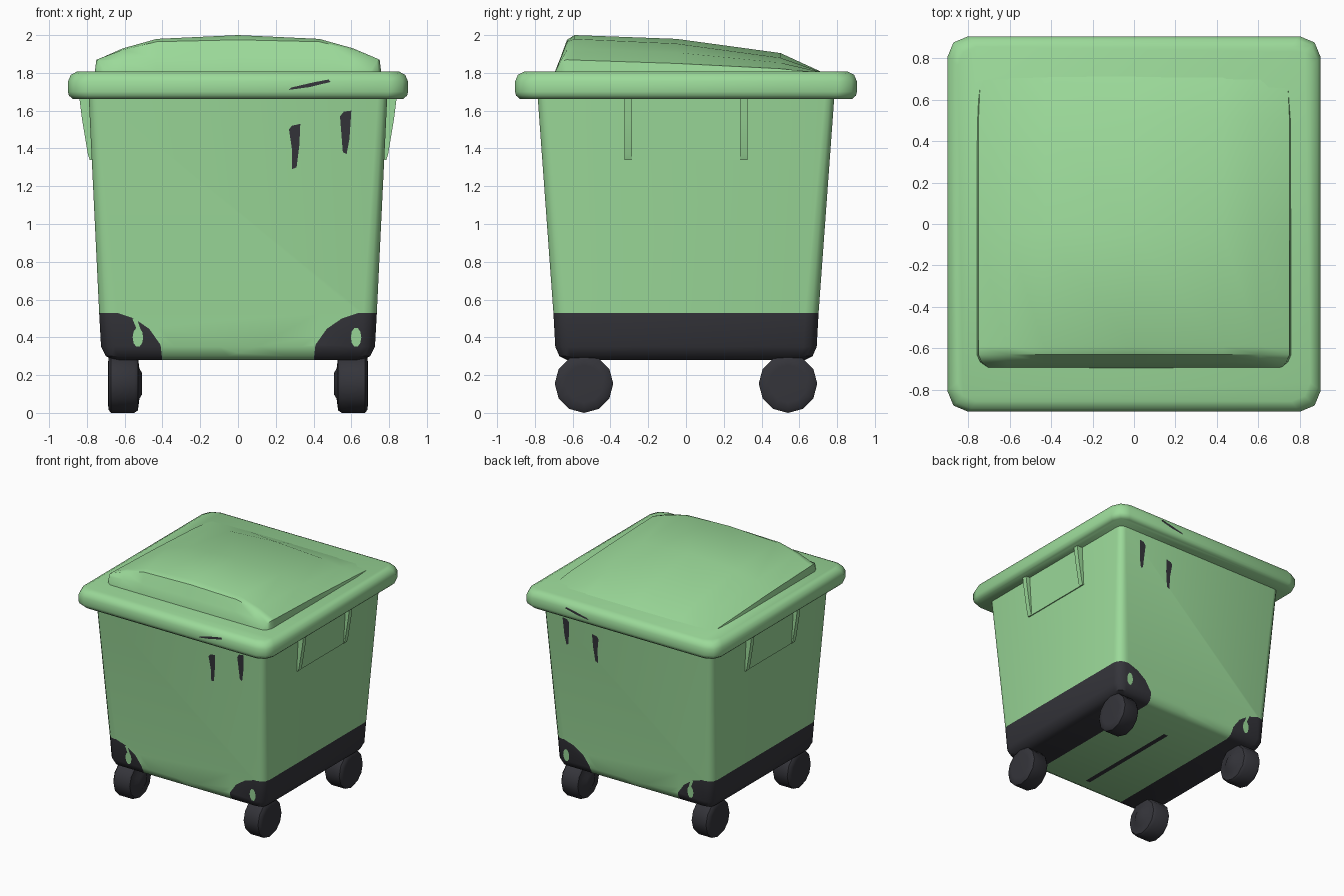
import bpy, bmesh, math
from mathutils import Vector

cube = bpy.data.objects.get("Cube")
if cube:
    bpy.data.objects.remove(cube, do_unlink=True)


def material(name, rgb):
    m = bpy.data.materials.new(name)
    m.use_nodes = True
    m.diffuse_color = (*rgb, 1)
    bsdf = m.node_tree.nodes["Principled BSDF"]
    bsdf.inputs["Base Color"].default_value = (*rgb, 1)
    bsdf.inputs["Roughness"].default_value = 0.7
    return m


GREEN = material("light green plastic", (0.33, 0.70, 0.32))
DARK = material("dark rubber", (0.035, 0.035, 0.043))


def finish(bm, name, mats, angle=35, recalc=True):
    if recalc:
        bmesh.ops.recalc_face_normals(bm, faces=bm.faces)
    mesh = bpy.data.meshes.new(name)
    bm.to_mesh(mesh)
    bm.free()
    for m in mats:
        mesh.materials.append(m)
    ob = bpy.data.objects.new(name, mesh)
    bpy.context.collection.objects.link(ob)
    bpy.ops.object.select_all(action="DESELECT")
    ob.select_set(True)
    bpy.context.view_layer.objects.active = ob
    bpy.ops.object.shade_smooth_by_angle(angle=math.radians(angle))
    return ob


def loft(rings):
    """Skin a stack of equal-length closed rings and cap both ends."""
    bm = bmesh.new()
    rows = [[bm.verts.new(p) for p in ring] for ring in rings]
    n = len(rows[0])
    for a, b in zip(rows, rows[1:]):
        for i in range(n):
            j = (i + 1) % n
            bm.faces.new((a[i], a[j], b[j], b[i]))
    bm.faces.new(rows[0])
    bm.faces.new(rows[-1])
    return bm


def rounded_ring(hx, hy, r, z, segs=3):
    pts = []
    for q, (sx, sy) in enumerate(((1, 1), (-1, 1), (-1, -1), (1, -1))):
        for k in range(segs + 1):
            a = math.pi / 2 * (q + k / segs)
            pts.append((sx * (hx - r) + r * math.cos(a),
                        sy * (hy - r) + r * math.sin(a), z))
    return pts


def decal(name, pts, mat, depth):
    """Thin painted mark on the front and its twin on the back."""
    for side, s in (("front", -1), ("back", 1)):
        bm = bmesh.new()
        f = bm.faces.new([bm.verts.new((x, s * depth(z), z)) for x, z in pts])
        f.normal_update()
        if f.normal.y * s < 0:
            f.normal_flip()
        finish(bm, f"{side}_{name}", [mat], recalc=False)


# Tapered body, cut along the edge of the dark corner guards
bm = loft([rounded_ring(*r) for r in (
    (0.655, 0.63, 0.05, 0.28), (0.70, 0.67, 0.06, 0.30),
    (0.725, 0.692, 0.07, 0.35), (0.735, 0.702, 0.07, 0.53),
    (0.79, 0.785, 0.05, 1.67))])
bmesh.ops.recalc_face_normals(bm, faces=bm.faces)
guard = [Vector(p) for p in ((0.40, 0.27), (0.41, 0.36), (0.47, 0.445),
                             (0.55, 0.50), (0.64, 0.53))]
edges = []
for a, b in zip(guard, guard[1:]):
    d = b - a
    edges.append((a, Vector((d.y, -d.x)).normalized()))
for s in (-1, 1):
    for p, n in edges:
        low = [f for f in bm.faces if f.calc_center_median().z < 0.531]
        geom = set(low) | {e for f in low for e in f.edges} | {v for f in low for v in f.verts}
        bmesh.ops.bisect_plane(bm, geom=list(geom), dist=1e-5,
                               plane_co=(s * p.x, 0, p.y), plane_no=(s * n.x, 0, n.y))
for f in bm.faces:
    c = f.calc_center_median()
    q = Vector((abs(c.x), c.z))
    f.material_index = int(c.z < 0.53 and all((q - p).dot(n) > 0 for p, n in edges))
finish(bm, "body", [GREEN, DARK], 40)

# Rim of the lid
finish(loft([rounded_ring(*r, 2) for r in (
    (0.875, 0.88, 0.09, 1.662), (0.895, 0.90, 0.10, 1.68),
    (0.90, 0.905, 0.10, 1.70), (0.90, 0.905, 0.10, 1.755),
    (0.885, 0.89, 0.10, 1.79), (0.85, 0.855, 0.09, 1.808))]), "lid_rim", [GREEN], 50)

# Domed lid: cross-sections (y, half width, wall top, shoulder, crown)
sections = [(-0.695, 0.70, 1.802, 1.803, 1.804), (-0.665, 0.735, 1.86, 1.88, 1.88),
            (-0.63, 0.75, 1.87, 1.965, 1.975), (-0.59, 0.75, 1.868, 1.98, 2.0),
            (-0.05, 0.75, 1.85, 1.955, 1.98), (0.5, 0.75, 1.822, 1.88, 1.905),
            (0.72, 0.74, 1.802, 1.803, 1.804)]
rings = []
for y, w, wall, shoulder, crown in sections:
    half = [(w + 0.01, 1.79), (w, wall), (0.61, wall * 0.45 + shoulder * 0.55), (0.43, shoulder)]
    rings.append([(x, y, z) for x, z in half] + [(0, y, crown)]
                 + [(-x, y, z) for x, z in reversed(half)])
finish(loft(rings), "lid_dome", [GREEN], 40)


# Side ribs with a shallow panel between them
def side_prism(name, s, profile, y0, y1):
    finish(loft([[(s * x, y, z) for x, z in profile] for y in (y0, y1)]), name, [GREEN])


rib = [(0.75, 1.67), (0.84, 1.67), (0.825, 1.55), (0.795, 1.37), (0.785, 1.34), (0.75, 1.34)]
panel = [(0.75, 1.67), (0.802, 1.67), (0.782, 1.34), (0.75, 1.34)]
for side, s in (("left", 1), ("right", -1)):
    for end, y in (("front", -0.305), ("back", 0.305)):
        side_prism(f"{side}_{end}_rib", s, rib, y - 0.02, y + 0.02)
    side_prism(f"{side}_panel", s, panel, -0.3, 0.3)

# Four wheels turned around the x axis: (x, radius)
turning = [(0.688, 0.10), (0.686, 0.138), (0.672, 0.155), (0.55, 0.155),
           (0.53, 0.142), (0.522, 0.08), (0.507, 0.055)]
for side, s in (("left", 1), ("right", -1)):
    for end, y in (("front", -0.54), ("back", 0.54)):
        bm = loft([[(s * x, y + r * math.cos(k * math.tau / 12),
                     0.155 + r * math.sin(k * math.tau / 12)) for k in range(12)]
                   for x, r in turning])
        finish(bm, f"{side}_{end}_wheel", [DARK], 40)


# Painted marks
def body_depth(z):
    return 0.702 + (z - 0.53) * 0.083 / 1.14 + 0.004


def guard_depth(z):
    return 0.692 + (z - 0.35) * 0.01 / 0.18 + 0.004


decal("inner_slot", [(0.27, 1.5), (0.285, 1.52), (0.33, 1.53), (0.325, 1.42),
                     (0.31, 1.30), (0.285, 1.29), (0.285, 1.4)], DARK, body_depth)
decal("outer_slot", [(0.54, 1.57), (0.56, 1.595), (0.60, 1.6), (0.59, 1.45),
                     (0.575, 1.37), (0.555, 1.38)], DARK, body_depth)
decal("rim_scratch", [(0.27, 1.71), (0.38, 1.725), (0.49, 1.752), (0.48, 1.765),
                      (0.40, 1.75), (0.28, 1.722)], DARK, lambda z: 0.908)
for side, x in (("left", 0.625), ("right", -0.53)):
    oval = [(x + 0.028 * math.cos(k * math.tau / 10), 0.40 + 0.052 * math.sin(k * math.tau / 10))
            for k in range(10)]
    decal(f"{side}_guard_hole", oval, GREEN, guard_depth)
decal("right_guard_notch", [(-0.535, 0.44), (-0.515, 0.44), (-0.535, 0.50), (-0.56, 0.50)],
      GREEN, guard_depth)

# Dark seam under the floor
bm = bmesh.new()
bm.faces.new([bm.verts.new((x, y, 0.276)) for x, y in
              ((-0.02, -0.55), (-0.02, 0.38), (0.02, 0.38), (0.02, -0.55))])
finish(bm, "floor_seam", [DARK], recalc=False)
